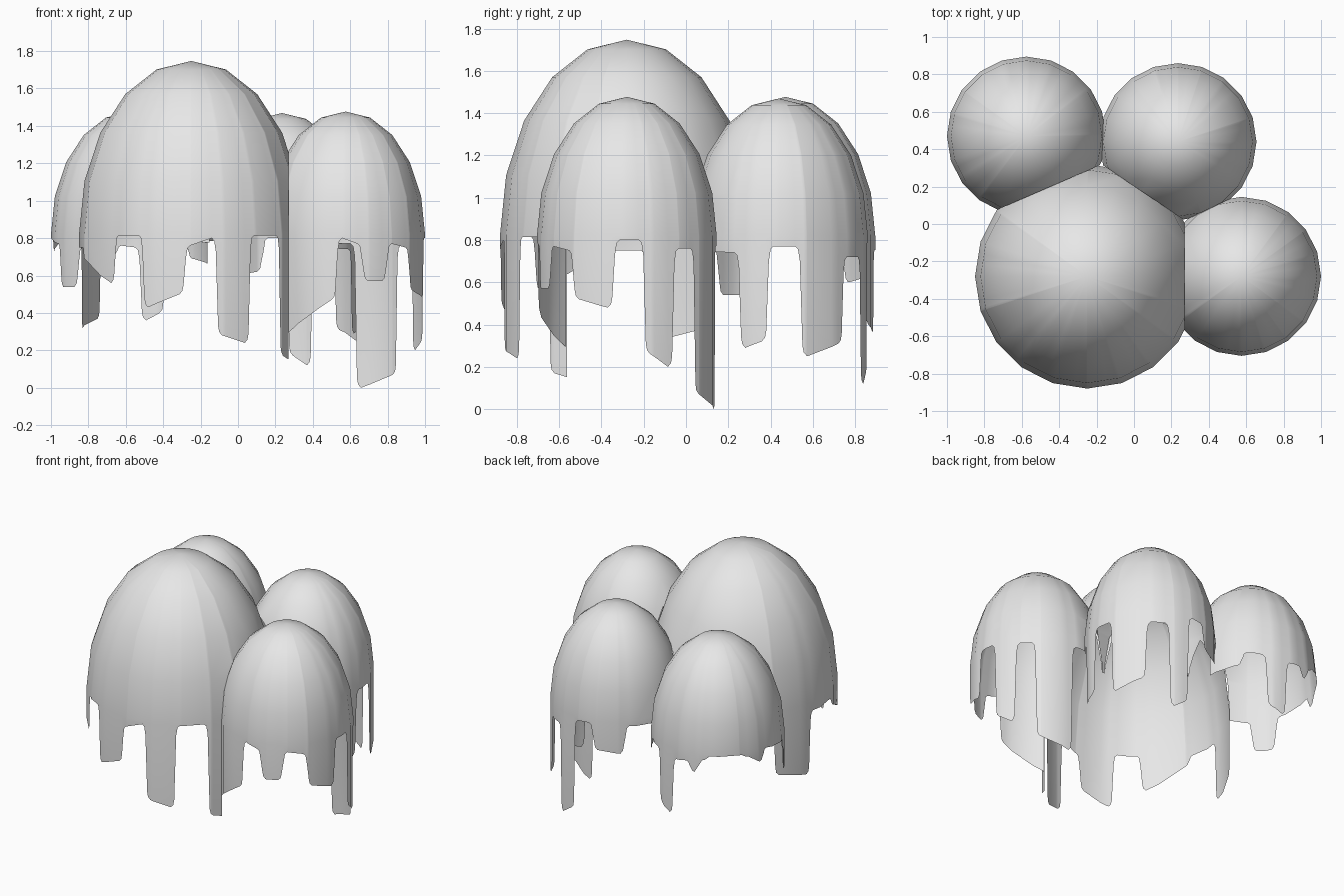
import bpy, bmesh, math
from mathutils import Vector

if "Cube" in bpy.data.objects:
    bpy.data.objects.remove(bpy.data.objects["Cube"])

EQ = 0.82        # height of the dome equators
ASPECT = 1.545   # dome height / radius
STEP = 18        # degrees per facet (20 sides)

# Each dome: centre x, y, radius and its drips
# drip = (start angle, end angle, tip z at start, tip z at end, gap z before, gap z after)
DOMES = {
    "large_dome": (-0.25, -0.28, 0.60, [
        (144, 171, .37, .32, .76, .75), (195, 227, .69, .56, .75, .815),
        (244, 267, .43, .50, .815, .76), (283, 302, .28, .24, .80, .815),
        (322, 345, .17, .12, .815, .80)]),
    "right_dome": (0.575, -0.28, 0.425, [
        (212, 264, .26, .47, .80, .80), (282, 302, .57, .57, .77, .77),
        (323, 352, .52, .48, .75, .80), (371, 392, .26, .20, .80, .76),
        (409, 443, .07, .0, .76, .77)]),
    "back_right_dome": (0.235, 0.44, 0.42, [
        (333, 353, .29, .32, .74, .77), (374, 407, .25, .31, .77, .72),
        (427, 446, .12, .17, .72, .80), (464, 493, .62, .60, .80, .79)]),
    "back_left_dome": (-0.575, 0.47, 0.425, [
        (5, 43, .66, .69, .78, .78), (64, 83, .40, .36, .77, .75),
        (100, 116, .69, .78, .76, .81), (148, 169, .79, .73, .81, .81),
        (207, 229, .54, .54, .77, .75)]),
}

mat = bpy.data.materials.new("light_grey")
mat.diffuse_color = (0.8, 0.8, 0.8, 1)
mat.use_nodes = True
mat.node_tree.nodes["Principled BSDF"].inputs["Base Color"].default_value = mat.diffuse_color


def edge_outline(drips, r):
    """Rounded drip outline as (angle, z) keys."""
    c = math.degrees(0.025 / r)          # corner size in degrees
    keys = []
    for a0, a1, z0, z1, t0, t1 in drips:
        for a, z, t, s in ((a0, z0, t0, 1), (a1, z1, t1, -1)):
            h = t - z
            up, dn = min(.07, .4 * h), min(.05, .3 * h)
            side = [(a - s * c, t), (a - s * c * .45, t - up * .2),
                    (a - s * c * .1, t - up), (a + s * c * .4, z + dn),
                    (a + s * c * .65, z + dn * .35), (a + s * c * 1.3, z)]
            keys += side if s > 0 else side[::-1]
    return keys


def sample(keys, a):
    """Outline height at any angle, wrapping round the dome."""
    full = [(k - 360, z) for k, z in keys] + keys + [(k + 360, z) for k, z in keys]
    for (k0, z0), (k1, z1) in zip(full, full[1:]):
        if k0 <= a <= k1 and k1 > k0:
            return z0 + (z1 - z0) * (a - k0) / (k1 - k0)
    return 0.78


def build_dome(name, cx, cy, r, drips):
    keys = edge_outline(drips, r)
    angles = sorted({round(k % 360, 3) for k, _ in keys} | set(range(0, 360, STEP)))
    bm = bmesh.new()
    top = bm.verts.new((cx, cy, EQ + r * ASPECT))
    cols = []
    for a in angles:
        # stay on the flat chord of the 20-sided ring
        f = math.radians(a % STEP - STEP / 2)
        rr = r * math.cos(math.radians(STEP / 2)) / math.cos(f)
        ca, sa = math.cos(math.radians(a)), math.sin(math.radians(a))
        ring = [(rr * math.sin(math.radians(18 * i)),
                 EQ + r * ASPECT * math.cos(math.radians(18 * i))) for i in range(1, 6)]
        ring.append((rr, sample(keys, a)))
        cols.append([bm.verts.new((cx + q * ca, cy + q * sa, z)) for q, z in ring])
    for i, p in enumerate(cols):
        n = cols[(i + 1) % len(cols)]
        bm.faces.new((top, p[0], n[0]))
        for j in range(5):
            bm.faces.new((p[j], p[j + 1], n[j + 1], n[j]))
    # trim away what lies inside neighbouring domes: equal-aspect domes meet in a plane
    for other, (ox, oy, orad, _) in DOMES.items():
        d = Vector((ox - cx, oy - cy, 0))
        if other == name or d.length >= r + orad:
            continue
        t = (d.length ** 2 + r * r - orad * orad) / (2 * d.length)
        bmesh.ops.bisect_plane(
            bm, geom=bm.verts[:] + bm.edges[:] + bm.faces[:], dist=1e-5,
            plane_co=Vector((cx, cy, 0)) + d.normalized() * t,
            plane_no=d.normalized(), clear_outer=True)
    me = bpy.data.meshes.new(name)
    bm.to_mesh(me)
    bm.free()
    me.materials.append(mat)
    for p in me.polygons:
        p.use_smooth = True
    bpy.context.collection.objects.link(bpy.data.objects.new(name, me))


for name, spec in DOMES.items():
    build_dome(name, *spec)
